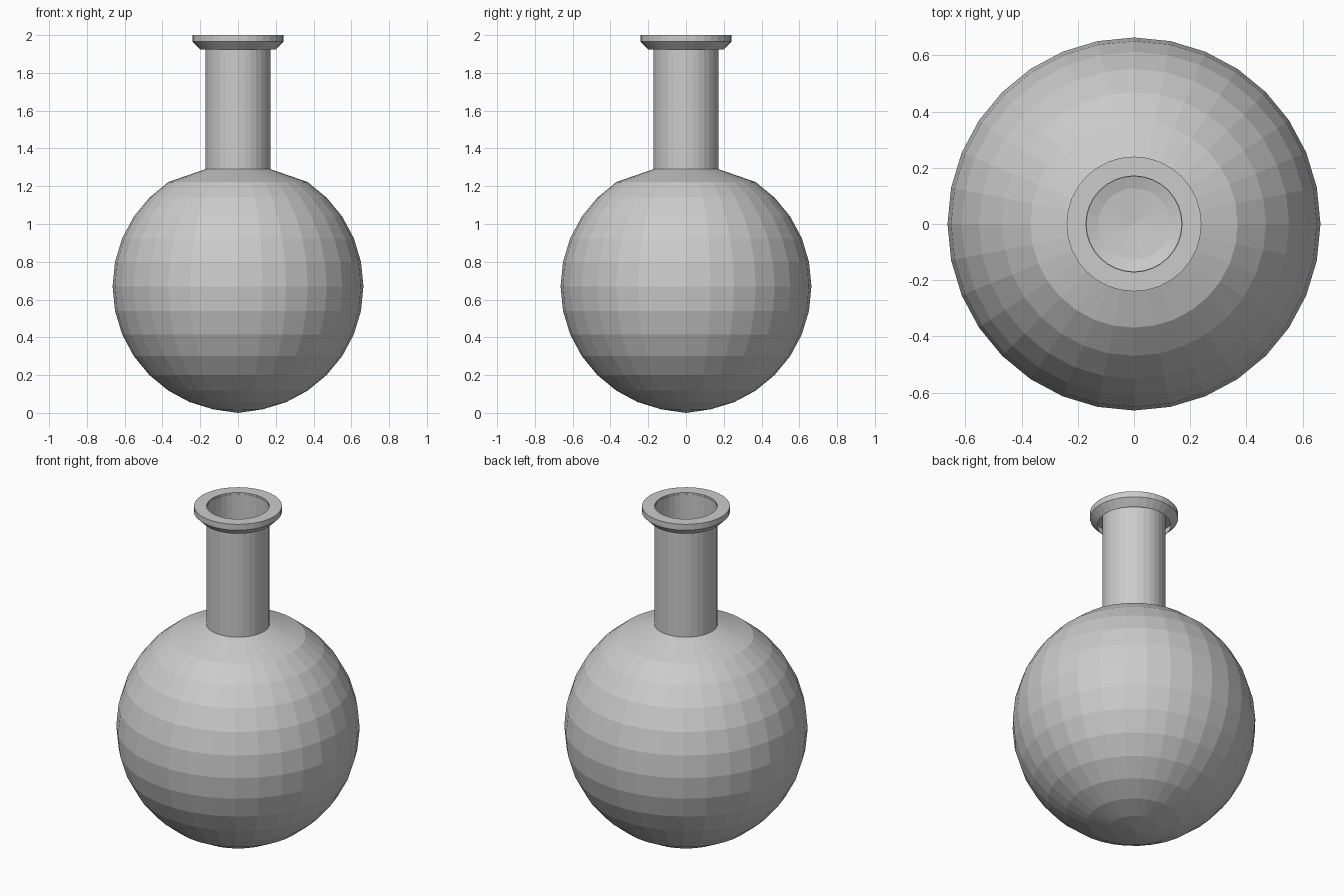
import bpy, bmesh, math

if "Cube" in bpy.data.objects:
    bpy.data.objects.remove(bpy.data.objects["Cube"])

SEG = 32
STEP = math.pi / 16


def lathe(name, profile):
    """Spin a (radius, z) profile around the z axis into a faceted mesh."""
    bm = bmesh.new()
    verts = [bm.verts.new((r, 0, z)) for r, z in profile]
    edges = [bm.edges.new(pair) for pair in zip(verts, verts[1:])]
    bmesh.ops.spin(bm, geom=verts + edges, cent=(0, 0, 0), axis=(0, 0, 1),
                   angle=math.tau, steps=SEG, use_merge=True)
    bmesh.ops.remove_doubles(bm, verts=bm.verts, dist=0.0005)
    bmesh.ops.recalc_face_normals(bm, faces=bm.faces)
    mesh = bpy.data.meshes.new(name)
    bm.to_mesh(mesh)
    bm.free()
    obj = bpy.data.objects.new(name, mesh)
    bpy.context.collection.objects.link(obj)
    return obj


def bowl(radius, centre):
    """Sphere rings from the bottom pole up to the shoulder."""
    pts = [(radius * math.sin(k * STEP), centre - radius * math.cos(k * STEP))
           for k in range(14)]
    pts[0] = (0, pts[0][1])
    return pts


# round glass body, thin double wall, shoulders running in to the neck
outer = bowl(0.664, 0.67)
outer[0] = (0, 0.0)
inner = bowl(0.653, 0.67)

# neck tube and flared lip, the lip hangs open below
neck_outer = [(0.173, 1.29), (0.173, 1.99)]
neck_inner = [(0.169, 1.99), (0.169, 1.285)]
lathe("flask_body", outer + neck_outer + neck_inner + inner[::-1])
lathe("flask_lip", [(0.20, 1.925), (0.24, 1.965), (0.24, 2.0),
                    (0.171, 2.0), (0.171, 1.985)])
